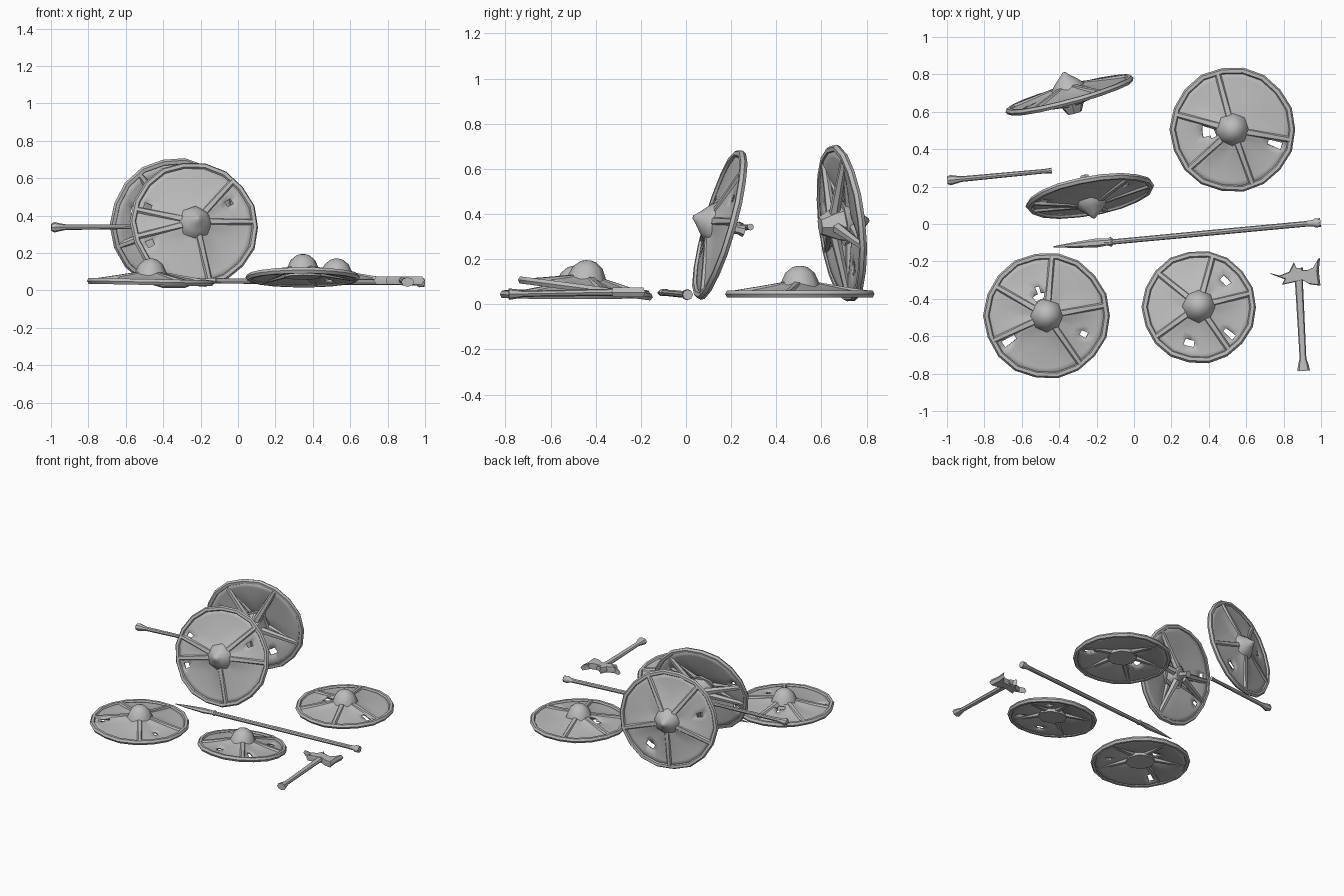
import bpy, bmesh, math
from mathutils import Vector, Matrix

if "Cube" in bpy.data.objects:
    bpy.data.objects.remove(bpy.data.objects["Cube"])

grey = bpy.data.materials.new("plain_grey")
grey.diffuse_color = (0.5, 0.5, 0.5, 1)
grey.use_nodes = True
grey.node_tree.nodes["Principled BSDF"].inputs["Base Color"].default_value = grey.diffuse_color


def finish(name, bm, matrix=None, angle=40):
    bmesh.ops.recalc_face_normals(bm, faces=bm.faces)
    me = bpy.data.meshes.new(name)
    bm.to_mesh(me)
    bm.free()
    me.materials.append(grey)
    ob = bpy.data.objects.new(name, me)
    bpy.context.collection.objects.link(ob)
    if matrix:
        ob.matrix_world = matrix
    bpy.ops.object.select_all(action='DESELECT')
    ob.select_set(True)
    bpy.context.view_layer.objects.active = ob
    bpy.ops.object.shade_smooth_by_angle(angle=math.radians(angle))
    return ob


def loft(bm, a, b, profile, sides=8, flat=1.0):
    """Turned shape from a to b; profile holds (fraction, radius)."""
    a, b = Vector(a), Vector(b)
    d = (b - a).normalized()
    up = Vector((0, 0, 1)) if abs(d.z) < 0.9 else Vector((1, 0, 0))
    u = d.cross(up).normalized()
    w = u.cross(d)
    rings = []
    for t, r in profile:
        c = a.lerp(b, t)
        rings.append([bm.verts.new(c + u * r * math.cos(k * math.tau / sides)
                                   + w * r * flat * math.sin(k * math.tau / sides))
                      for k in range(sides)])
    for p, q in zip(rings, rings[1:]):
        for k in range(sides):
            bm.faces.new((p[k], p[k - 1], q[k - 1], q[k]))
    bm.faces.new(rings[0])
    bm.faces.new(rings[-1])


def polar(r, deg, z=0.0):
    a = math.radians(deg)
    return Vector((r * math.cos(a), r * math.sin(a), z))


def shield(label, centre, normal, R, spokes, holes, boss, back=None, grip=False):
    n = Vector(normal).normalized()
    x = (Vector((1, 0, 0)) - n * n.x).normalized()
    y = n.cross(x)
    M = Matrix.Translation(centre) @ Matrix((x, y, n)).transposed().to_4x4()

    # rim
    bm = bmesh.new()
    N, rt = 18, 0.018
    rings = []
    for i in range(N):
        wob = 1 + 0.008 * math.sin(i * 2.3)
        rings.append([bm.verts.new(polar(R * wob - rt + rt * math.cos(k * math.tau / 6),
                                         i * 360 / N, rt * math.sin(k * math.tau / 6)))
                      for k in range(6)])
    for i in range(N):
        for k in range(6):
            bm.faces.new((rings[i - 1][k - 1], rings[i][k - 1], rings[i][k], rings[i - 1][k]))
    finish(label + "_rim", bm, M, 50)

    # webbed panel, rising to the hub and along the spokes, with gaps
    bm = bmesh.new()
    S = 48
    rows = []
    for j in range(8):
        t = j / 7
        r = 0.05 + (R - 0.07) * t
        row = []
        for k in range(S):
            deg = k * 360 / S
            ridge = 0
            for s in spokes:
                da = math.radians(deg - s)
                if math.cos(da) > 0:
                    ridge = max(ridge, math.exp(-(r * math.sin(da) / 0.045) ** 2))
            z = 0.004 + 0.036 * (1 - t) ** 1.6 + 0.016 * ridge * (1 - t * t)
            row.append(bm.verts.new(polar(r, deg, z)))
        rows.append(row)
    for p, q in zip(rows, rows[1:]):
        for k in range(S):
            bm.faces.new((p[k - 1], p[k], q[k], q[k - 1]))
    gone = []
    for f in bm.faces:
        c = f.calc_center_median()
        if any((Vector((c.x, c.y, 0)) - polar(r, deg)).length < size for deg, r, size in holes):
            gone.append(f)
    bmesh.ops.delete(bm, geom=gone, context='FACES')
    panel = finish(label + "_panel", bm, M)
    mod = panel.modifiers.new("thickness", 'SOLIDIFY')
    mod.thickness = 0.014
    mod.offset = -1

    # spokes, on both sides where the back is framed too
    bm = bmesh.new()
    for s in spokes:
        for side in ((1, -1) if back else (1,)):
            loft(bm, polar(0.05, s, 0.036 * side), polar(R - 0.02, s, 0.002),
                 [(0, 0.027), (0.5, 0.021), (1, 0.017)], 6, 0.9)
    finish(label + "_spokes", bm, M)

    # boss
    bm = bmesh.new()
    loft(bm, (0, 0, 0), (0, 0, 0.125), boss, 8)
    finish(label + "_boss", bm, M, 50)
    if back:
        bm = bmesh.new()
        loft(bm, (0, 0, 0), (0, 0, -back), [(0, 0.085), (0.35, 0.075), (1, 0.04)], 7)
        finish(label + "_back_boss", bm, M)
    if grip:
        bm = bmesh.new()
        loft(bm, (-0.01, 0, -0.03), (-0.01, 0, -0.115), [(0, 0.03), (0.7, 0.02), (1, 0.026)], 6)
        finish(label + "_grip", bm, M)


dome = [(0, 0.1), (0.4, 0.085), (0.75, 0.065), (0.95, 0.035), (1, 0.012)]
cone = [(0, 0.1), (0.35, 0.09), (0.6, 0.062), (0.85, 0.026), (1, 0.008)]

shield("left_shield", (-0.467, -0.49, 0.045), (0.02, 0, 1), 0.338,
       (10, 85, 150, 205, 305),
       ((110, 0.11, 0.036), (212, 0.24, 0.022), (335, 0.22, 0.022)), dome)
shield("right_shield", (0.347, -0.445, 0.07), (0, 0.13, 1), 0.305,
       (15, 75, 140, 215, 305),
       ((48, 0.2, 0.024), (257, 0.2, 0.026), (318, 0.22, 0.022), (165, 0.22, 0.02)), dome)
shield("back_shield", (0.527, 0.505, 0.045), (0, 0, 1), 0.335,
       (105, 165, 222, 290, 350),
       ((183, 0.12, 0.036), (342, 0.24, 0.024)), dome)
shield("standing_shield", (-0.235, 0.15, 0.353), (0.17, -0.95, 0.27), 0.347,
       (5, 50, 168, 195, 285),
       ((33, 0.24, 0.026), (160, 0.25, 0.022), (209, 0.25, 0.022)), cone, 0.05, True)
shield("rear_standing_shield", (-0.343, 0.69, 0.358), (-0.26, 0.96, 0.11), 0.353,
       (20, 95, 160, 235, 300),
       ((60, 0.24, 0.022), (200, 0.24, 0.024)), cone, 0.1)

# spear: shaft with butt, then leaf-shaped head
bm = bmesh.new()
loft(bm, (-0.16, -0.1, 0.052), (0.997, 0.008, 0.042),
     [(0, 0.014), (0.5, 0.015), (0.93, 0.015), (0.965, 0.017), (0.975, 0.025), (1, 0.023)], 8)
finish("spear_shaft", bm)
bm = bmesh.new()
loft(bm, (-0.43, -0.122, 0.05), (-0.11, -0.094, 0.052),
     [(0, 0.003), (0.3, 0.014), (0.7, 0.024), (0.9, 0.018), (0.96, 0.026), (1, 0.014)], 6, 0.7)
finish("spear_head", bm)

# loose staff with a knob
bm = bmesh.new()
loft(bm, (-0.998, 0.233, 0.338), (-0.44, 0.286, 0.342),
     [(0, 0.02), (0.03, 0.028), (0.1, 0.019), (0.14, 0.015), (0.93, 0.012), (1, 0.015)], 8)
finish("staff", bm)

# axe: handle with flared foot, then a blade with a curved rear spike
bm = bmesh.new()
loft(bm, (0.907, -0.785, 0.045), (0.878, -0.235, 0.055),
     [(0, 0.034), (0.06, 0.028), (0.12, 0.018), (0.8, 0.021), (1, 0.026)], 8, 0.75)
finish("axe_handle", bm)
bm = bmesh.new()
outline = ((0.725, -0.265), (0.775, -0.277), (0.83, -0.255), (0.855, -0.205),
           (0.873, -0.245), (0.93, -0.245), (0.965, -0.23), (0.995, -0.18),
           (0.988, -0.25), (0.997, -0.33), (0.94, -0.322), (0.9, -0.3),
           (0.86, -0.31), (0.79, -0.325), (0.805, -0.295))
layers = []
for z, s in ((0.032, 0.9), (0.053, 1.0), (0.074, 0.9)):
    layers.append([bm.verts.new((0.875 + (px - 0.875) * s, -0.275 + (py + 0.275) * s, z))
                   for px, py in outline])
for p, q in zip(layers, layers[1:]):
    for k in range(len(outline)):
        bm.faces.new((p[k - 1], p[k], q[k], q[k - 1]))
bm.faces.new(layers[0])
bm.faces.new(layers[-1])
finish("axe_head", bm, None, 30)
